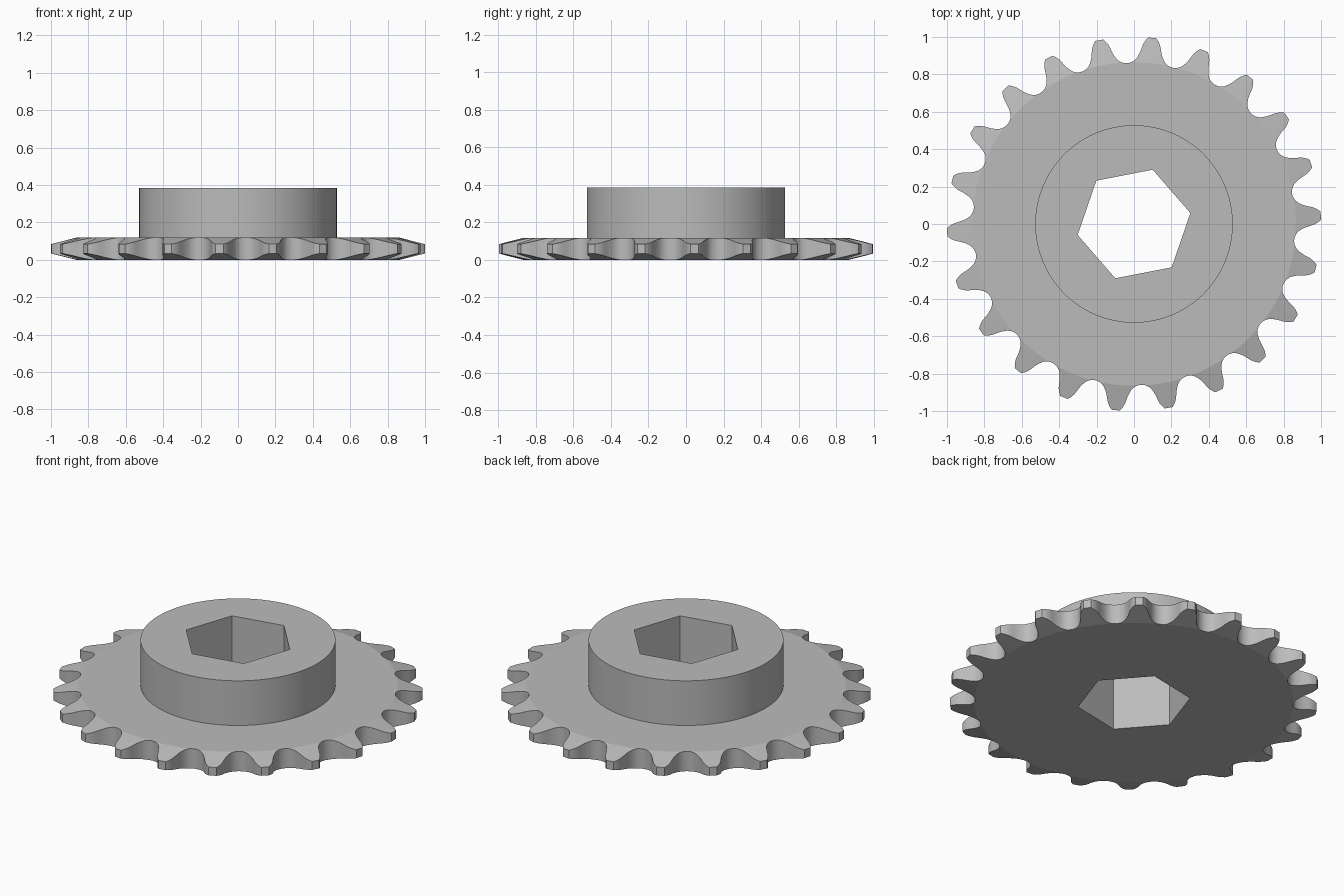
import bpy, bmesh, math
from math import sin, cos, radians, pi, hypot, atan2, acos

cube = bpy.data.objects.get("Cube")
if cube:
    bpy.data.objects.remove(cube, do_unlink=True)

TEETH, PHASE = 22, radians(2.55)
PLATE, HUB_R, HUB_TOP = 0.118, 0.528, 0.385
STEP = 2 * pi / TEETH
PITCH = 0.2647
PITCH_R = PITCH / (2 * sin(pi / TEETH))
ROLLER = 0.52 * PITCH

steel = bpy.data.materials.new("steel_grey")
steel.use_nodes = True
colour = (0.5, 0.5, 0.5, 1)
steel.diffuse_color = colour
steel.node_tree.nodes["Principled BSDF"].inputs["Base Color"].default_value = colour


def make_object(name, bm):
    bmesh.ops.recalc_face_normals(bm, faces=bm.faces)
    mesh = bpy.data.meshes.new(name)
    bm.to_mesh(mesh)
    bm.free()
    mesh.materials.append(steel)
    obj = bpy.data.objects.new(name, mesh)
    bpy.context.collection.objects.link(obj)
    return obj


def prism(name, outline, low, high):
    bm = bmesh.new()
    face = bm.faces.new([bm.verts.new((x, y, low)) for x, y in outline])
    top = bmesh.ops.extrude_face_region(bm, geom=[face])["geom"]
    bmesh.ops.translate(bm, vec=(0, 0, high - low),
                        verts=[g for g in top if isinstance(g, bmesh.types.BMVert)])
    return make_object(name, bm)


def lathe(name, profile, segments):
    bm = bmesh.new()
    verts = [bm.verts.new((r, 0, z)) for r, z in profile]
    edges = [bm.edges.new(pair) for pair in zip(verts, verts[1:])]
    bmesh.ops.spin(bm, geom=verts + edges, cent=(0, 0, 0), axis=(0, 0, 1),
                   angle=2 * pi, steps=segments)
    bmesh.ops.remove_doubles(bm, verts=bm.verts, dist=1e-5)
    return make_object(name, bm)


def arc(cx, cy, radius, start, end, steps):
    angles = [start + (end - start) * i / steps for i in range(steps + 1)]
    return [(cx + radius * cos(a), cy + radius * sin(a)) for a in angles]


def half_gullet():
    """Roller seat, working curve and topping curve, from the root to the tip."""
    d = ROLLER
    a = radians(35 + 60 / TEETH)
    b = radians(18 - 56 / TEETH)
    seat = arc(0, 0, 0.503 * d, -pi / 2, -a, 8)
    work = arc(-0.8 * d * cos(a), 0.8 * d * sin(a), 1.303 * d, -a, b - a, 4)
    bx, by = 1.4 * d * cos(pi / TEETH), -1.4 * d * sin(pi / TEETH)
    f = d * (0.8 * cos(b) + 1.4 * cos(radians(17 - 64 / TEETH)) - 1.303)
    reach = hypot(bx, PITCH_R + by)
    inward = atan2(-PITCH_R - by, -bx) + 2 * pi
    tip = inward - acos((f * f + reach * reach - 1) / (2 * f * reach))
    return seat + work[1:] + arc(bx, by, f, pi - (a - b), tip, 6)


# Toothed outline: each gullet is a mirrored half, repeated around the wheel
half = half_gullet()
gullet = half[::-1] + [(-x, y) for x, y in half[1:]]
outline = []
for i in range(TEETH):
    centre = PHASE + (i + 0.5) * STEP
    for x, y in gullet:
        r, ang = hypot(x, PITCH_R + y), centre - atan2(x, PITCH_R + y)
        outline.append((r * cos(ang), r * sin(ang)))

# Turned body: flat plate with chamfered rim, and the raised hub
RIM, OUT, DROP = 0.865, 1.04, 0.044
sprocket = lathe("sprocket_body", [
    (0, 0), (RIM, 0), (OUT, DROP), (OUT, PLATE - DROP), (RIM, PLATE),
    (HUB_R, PLATE), (HUB_R, HUB_TOP), (0, HUB_TOP)], 144)

# Cutters: tooth outline and hexagonal bore
tooth_cutter = prism("tooth_cutter", outline, -0.2, 0.6)
hexagon = [(0.307 * cos(radians(11 + 60 * i)), 0.307 * sin(radians(11 + 60 * i)))
           for i in range(6)]
bore_cutter = prism("bore_cutter", hexagon, -0.3, 0.7)

for cutter, operation in ((tooth_cutter, "INTERSECT"), (bore_cutter, "DIFFERENCE")):
    mod = sprocket.modifiers.new(cutter.name, "BOOLEAN")
    mod.operation, mod.object, mod.solver = operation, cutter, "EXACT"

bpy.ops.object.select_all(action="DESELECT")
sprocket.select_set(True)
bpy.context.view_layer.objects.active = sprocket
for mod in list(sprocket.modifiers):
    bpy.ops.object.modifier_apply(modifier=mod.name)
for cutter in (tooth_cutter, bore_cutter):
    bpy.data.objects.remove(cutter, do_unlink=True)

# Round surfaces smooth, chamfer and bore edges crisp
bpy.ops.object.shade_smooth_by_angle(angle=radians(11))
